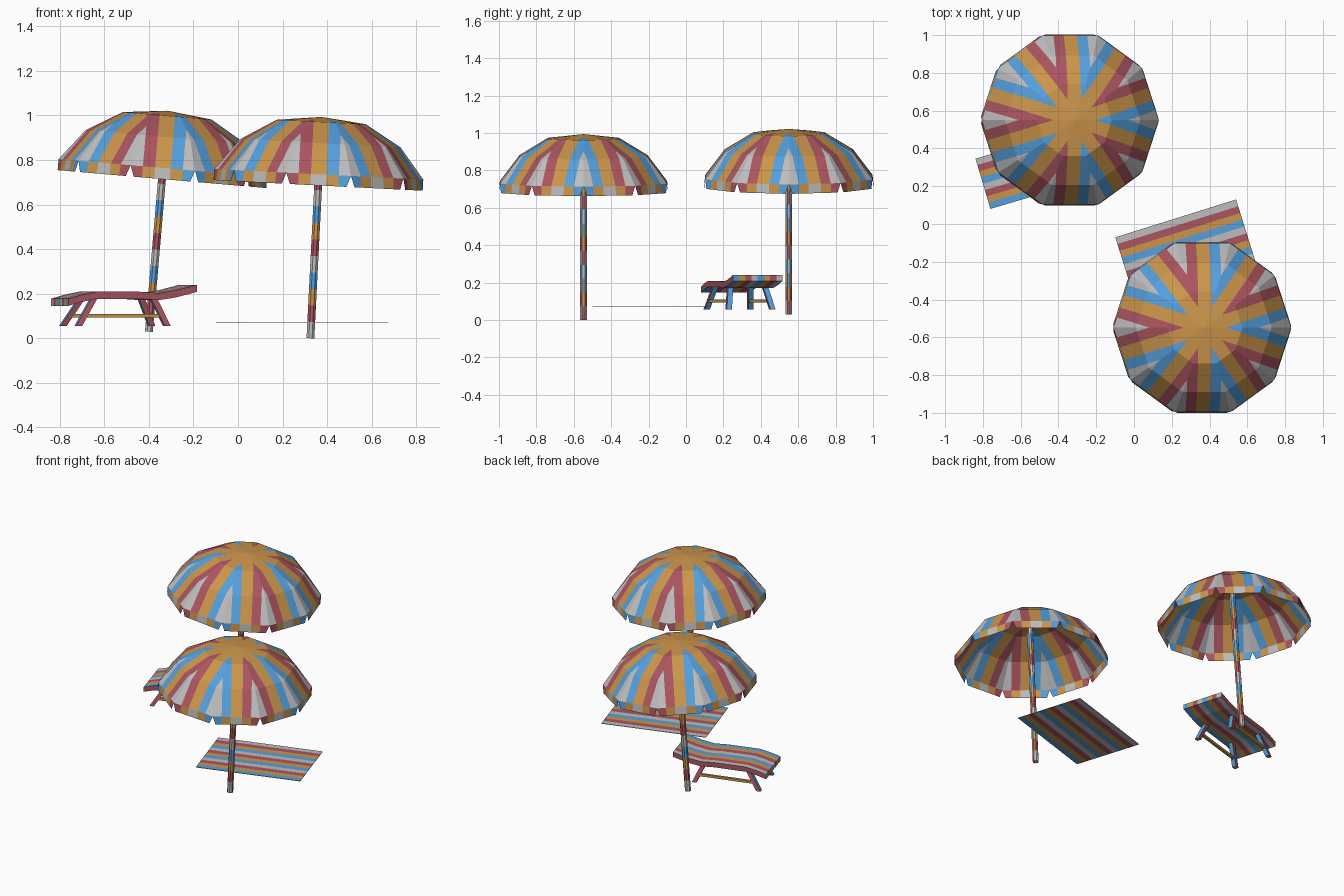
import bpy, bmesh, math
from mathutils import Matrix, Vector

cube = bpy.data.objects.get("Cube")
if cube:
    bpy.data.objects.remove(cube)

WHITE, RED, ORANGE, BLUE = range(4)
MATS = []
for name, rgb in (("off_white", (0.52, 0.51, 0.51)), ("faded_red", (0.41, 0.09, 0.115)),
                  ("warm_orange", (0.60, 0.30, 0.07)), ("sky_blue", (0.09, 0.35, 0.72))):
    m = bpy.data.materials.new(name)
    m.use_nodes = True
    m.diffuse_color = (*rgb, 1)
    m.node_tree.nodes["Principled BSDF"].inputs["Base Color"].default_value = (*rgb, 1)
    MATS.append(m)


def finish(bm, name, matrix):
    mesh = bpy.data.meshes.new(name)
    bm.to_mesh(mesh)
    bm.free()
    for m in MATS:
        mesh.materials.append(m)
    ob = bpy.data.objects.new(name, mesh)
    ob.matrix_world = matrix
    bpy.context.collection.objects.link(ob)
    return ob


def add_face(bm, points, colour):
    # Skip repeated corners, so quads can collapse to triangles
    pts = [p for i, p in enumerate(points) if (p - points[i - 1]).length > 1e-5]
    if len(pts) > 2:
        bm.faces.new([bm.verts.new(p) for p in pts]).material_index = colour


# Umbrella canopy: ten flat panels, stripes of constant width beside each mid line
PANELS = 10
HALF = math.pi / PANELS
STRIPES = (0.035, 0.09)
PROFILE = [(0, 0), (0.2, 0.023), (0.36, 0.118), (0.47, 0.258)]
RIM, HEM = PROFILE[-1], (0.476, 0.308)


def drop_at(r):
    for (r0, d0), (r1, d1) in zip(PROFILE, PROFILE[1:]):
        if r <= r1:
            return d0 + (d1 - d0) * (r - r0) / (r1 - r0)


RINGS = sorted(PROFILE + [(s / math.sin(HALF), drop_at(s / math.sin(HALF))) for s in STRIPES])


def canopy(name, matrix, height):
    bm = bmesh.new()

    def point(ring, mid, side, offset):
        r, drop = ring
        d = min(offset, r * math.sin(HALF)) * side
        a = r * math.cos(HALF)
        c, s = math.cos(mid), math.sin(mid)
        return Vector((a * c - d * s, a * s + d * c, height - drop))

    columns = (0,) + STRIPES + (1,)
    notch = HEM[0] * math.sin(HALF) - 0.02
    for k in range(PANELS):
        mid = (2 * k + 1) * HALF
        for side in (-1, 1):
            rib = k + (side > 0)
            accent = RED if rib % 2 else BLUE
            colours = (ORANGE, accent, WHITE)
            hem_colours = (WHITE, ORANGE, accent)
            for i in range(3):
                lo, hi = columns[i], columns[i + 1]
                for a, b in zip(RINGS, RINGS[1:]):
                    add_face(bm, [point(a, mid, side, lo), point(b, mid, side, lo),
                                  point(b, mid, side, hi), point(a, mid, side, hi)][::side],
                             colours[i])
                # Hanging hem with a notch at every rib
                add_face(bm, [point(RIM, mid, side, lo), point(HEM, mid, side, lo),
                              point(HEM, mid, side, min(hi, notch)),
                              point(RIM, mid, side, hi)][::side], hem_colours[i])
    bmesh.ops.remove_doubles(bm, verts=bm.verts, dist=1e-5)
    finish(bm, name, matrix)


# Banded pole
def pole(name, matrix, height, radius=0.019, sides=8, band=0.074):
    bm = bmesh.new()
    levels = [i * band for i in range(int(height / band) + 1)] + [height]

    def ring(z):
        return [Vector((radius * math.cos((i - 0.5) * math.tau / sides),
                        radius * math.sin((i - 0.5) * math.tau / sides), z)) for i in range(sides)]

    for n, (z0, z1) in enumerate(zip(levels, levels[1:])):
        low, high = ring(z0), ring(z1)
        for i in range(sides):
            j = (i + 1) % sides
            turned = math.cos(i * math.tau / sides) > 0.9
            add_face(bm, [low[i], low[j], high[j], high[i]], (n + turned) % 4)
    add_face(bm, ring(0)[::-1], WHITE)
    bmesh.ops.remove_doubles(bm, verts=bm.verts, dist=1e-5)
    finish(bm, name, matrix)


for label, base, tilt, height in (("front", (0.325, -0.548, 0), 2.9, 0.995),
                                  ("back", (-0.4, 0.55, 0.03), 4.9, 0.995)):
    place = Matrix.Translation(base) @ Matrix.Rotation(math.radians(tilt), 4, 'Y')
    canopy(label + "_umbrella_canopy", place, height)
    pole(label + "_umbrella_pole", place, height - 0.012)


# Striped sheet swept along a side profile, stripes running lengthwise
def striped_sheet(name, matrix, profile, width, thick, stripes, edge):
    bm = bmesh.new()
    ys = [width / 2 - width * i / stripes for i in range(stripes + 1)]
    for (x0, z0), (x1, z1) in zip(profile, profile[1:]):
        for i in range(stripes):
            a, b = ys[i], ys[i + 1]
            top = [Vector((x0, b, z0)), Vector((x1, b, z1)), Vector((x1, a, z1)), Vector((x0, a, z0))]
            add_face(bm, top, i % 4)
            add_face(bm, [p - Vector((0, 0, thick)) for p in reversed(top)], i % 4)
        for y, s in ((ys[0], -1), (ys[-1], 1)):
            add_face(bm, [Vector((x0, y, z0 - thick)), Vector((x1, y, z1 - thick)),
                          Vector((x1, y, z1)), Vector((x0, y, z0))][::s], edge)
    for (x, z), s in ((profile[0], -1), (profile[-1], 1)):
        for i in range(stripes):
            add_face(bm, [Vector((x, ys[i + 1], z - thick)), Vector((x, ys[i], z - thick)),
                          Vector((x, ys[i], z)), Vector((x, ys[i + 1], z))][::s], i % 4)
    bmesh.ops.remove_doubles(bm, verts=bm.verts, dist=1e-5)
    finish(bm, name, matrix)


# Beach towel
towel_place = Matrix.Translation((0.288, -0.185, 0)) @ Matrix.Rotation(math.radians(17.4), 4, 'Z')
striped_sheet("beach_towel", towel_place, [(-0.335, 0.072), (0.335, 0.072)], 0.45, 0.003, 12, WHITE)

# Lounger bed
lounger_place = Matrix.Translation((-0.512, 0.298, 0)) @ Matrix.Rotation(math.radians(16.5), 4, 'Z')
BED = [(-0.3, 0.178), (-0.24, 0.195), (-0.17, 0.209), (0.03, 0.209),
       (0.12, 0.203), (0.2, 0.215), (0.3, 0.24)]
striped_sheet("lounger_bed", lounger_place, BED, 0.277, 0.032, 8, RED)


# Lounger legs and rails: square bars between two points
def bar(name, start, end, size):
    start, end = Vector(start), Vector(end)
    bm = bmesh.new()
    bmesh.ops.create_cube(bm, size=1)
    axis = end - start
    upright = abs(axis.z) > 0.05
    for v in bm.verts:
        if upright:
            # Feet and tops cut level
            centre = end if v.co.z > 0 else start
            v.co = centre + Vector((v.co.x * size, v.co.y * size, 0))
        else:
            v.co = (start + end) / 2 + Vector((v.co.x * axis.length, v.co.y * size, v.co.z * size))
    bm.normal_update()
    for f in bm.faces:
        n = f.normal
        if abs(n.x) > 0.7:
            f.material_index = BLUE
        else:
            f.material_index = RED if abs(n.y) > 0.7 and upright else ORANGE
    finish(bm, name, lounger_place)


for side, s in (("left", 1), ("right", -1)):
    for end, top_x, foot_x in (("foot", -0.165, -0.25), ("head", 0.105, 0.165)):
        bar(f"lounger_{end}_leg_{side}", (foot_x, s * 0.122, 0.055), (top_x, s * 0.095, 0.188), 0.028)
    bar("lounger_rail_" + side, (-0.225, s * 0.113, 0.102), (0.145, s * 0.113, 0.102), 0.016)
